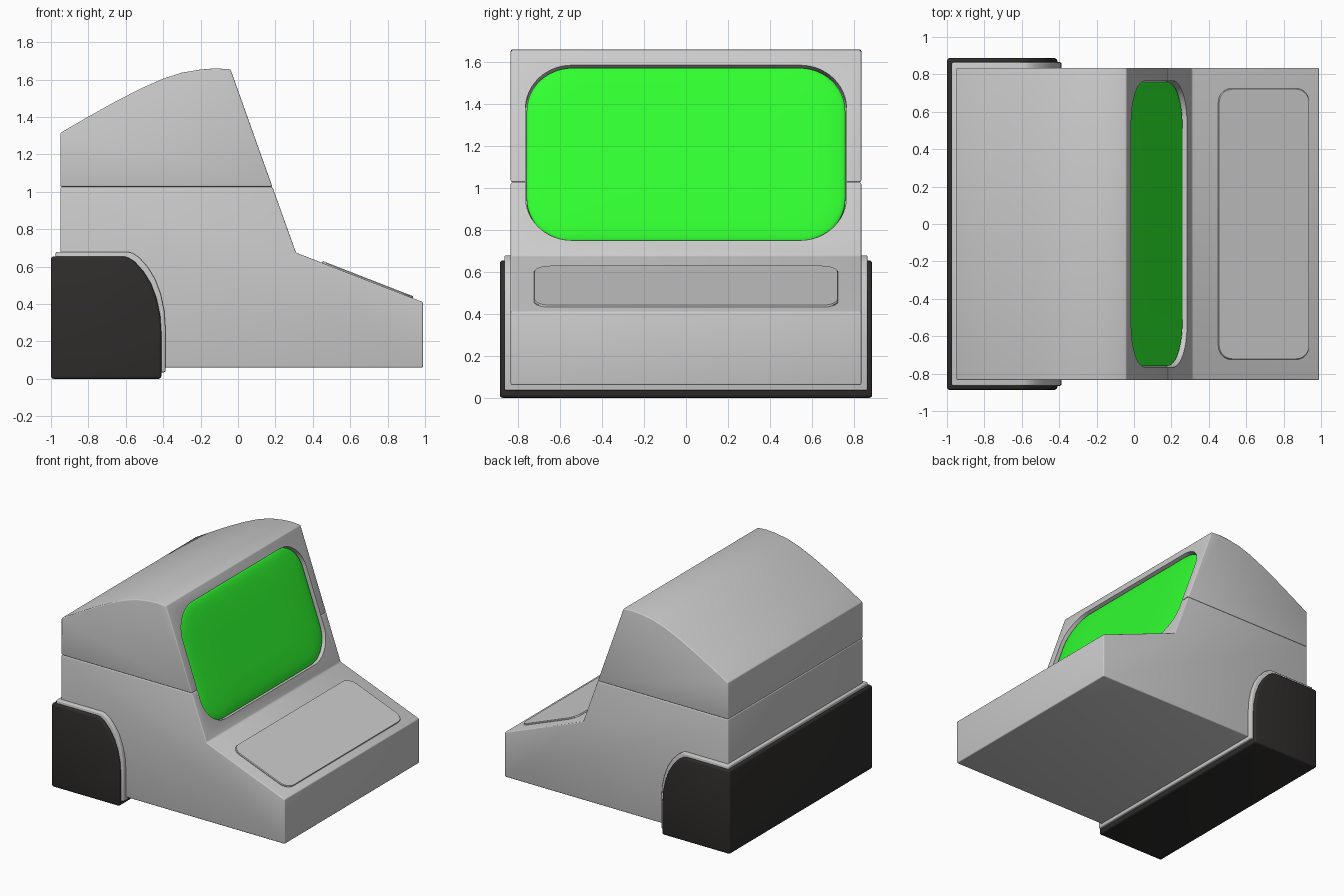
import bpy, bmesh
from math import sin, cos, pi, sqrt
from mathutils import Vector, Matrix

if "Cube" in bpy.data.objects:
    bpy.data.objects.remove(bpy.data.objects["Cube"])


def material(name, rgb):
    m = bpy.data.materials.new(name)
    m.diffuse_color = (*rgb, 1)
    m.use_nodes = True
    m.node_tree.nodes["Principled BSDF"].inputs["Base Color"].default_value = m.diffuse_color
    return m


def loft(name, rings, mat=None):
    """Skin a stack of equal closed rings and cap both ends."""
    bm = bmesh.new()
    vs = [[bm.verts.new(p) for p in r] for r in rings]
    n = len(vs[0])
    for a, b in zip(vs, vs[1:]):
        for i in range(n):
            j = (i + 1) % n
            bm.faces.new((a[i], a[j], b[j], b[i]))
    bm.faces.new(vs[0][::-1])
    bm.faces.new(vs[-1])
    bmesh.ops.recalc_face_normals(bm, faces=bm.faces[:])
    me = bpy.data.meshes.new(name)
    bm.to_mesh(me)
    bm.free()
    ob = bpy.data.objects.new(name, me)
    bpy.context.collection.objects.link(ob)
    if mat:
        me.materials.append(mat)
    return ob


def prism(name, profile, half, mat=None):
    return loft(name, [[(x, y, z) for x, z in profile] for y in (-half, half)], mat)


def rounded_rect(hu, hv, r, seg=12):
    pts = []
    for k, (su, sv) in enumerate([(1, 1), (-1, 1), (-1, -1), (1, -1)]):
        for i in range(seg + 1):
            a = (k + i / seg) * pi / 2
            pts.append((su * (hu - r) + r * cos(a), sv * (hv - r) + r * sin(a)))
    return pts


def slope_frame(x, z, dx, dz):
    """Frame on a sloped face: u along y, v up the slope, w outward."""
    v = Vector((dx, 0, dz)).normalized()
    u = Vector((0, 1, 0))
    m = Matrix((u, v, u.cross(v))).transposed().to_4x4()
    m.translation = (x, 0, z)
    return m


def ring(frame, outline, scale, h):
    return [frame @ Vector((u * scale, v * scale, h)) for u, v in outline]


def finish(ob, bevel=0.0, cutter=None):
    bpy.ops.object.select_all(action='DESELECT')
    bpy.context.view_layer.objects.active = ob
    ob.select_set(True)
    if bevel:
        m = ob.modifiers.new("bevel", 'BEVEL')
        m.width, m.segments, m.limit_method = bevel, 3, 'ANGLE'
        bpy.ops.object.modifier_apply(modifier=m.name)
    if cutter:
        m = ob.modifiers.new("cut", 'BOOLEAN')
        m.object, m.operation, m.solver = cutter, 'DIFFERENCE', 'EXACT'
        bpy.ops.object.modifier_apply(modifier=m.name)
    bpy.ops.object.shade_smooth_by_angle(angle=0.6)


green = material("screen green", (0.03, 1.0, 0.03))
black = material("rubber black", (0.028, 0.026, 0.025))

# Screen opening cutter
face = slope_frame(0.134, 1.1675, -0.35, 0.98)
outline = rounded_rect(0.765, 0.443, 0.22)
cutter = loft("screen_cutter", [ring(face, outline, 1, h) for h in (-0.05, 0.1)])
cutter.hide_render = True

# Lower housing with keyboard wedge, and upper housing with curved roof
lower = prism("lower_housing", [(-0.95, 0.06), (0.99, 0.06), (0.99, 0.41),
                                (0.31, 0.675), (0.184, 1.027), (-0.95, 1.027)], 0.835)
roof = [(-0.04, 1.655), (-0.12, 1.66), (-0.2, 1.654), (-0.3, 1.637), (-0.4, 1.605),
        (-0.52, 1.552), (-0.66, 1.48), (-0.8, 1.402), (-0.95, 1.315)]
upper = prism("upper_housing", [(-0.95, 1.027), (0.184, 1.027)] + roof, 0.835)
for ob in (lower, upper):
    finish(ob, 0.008, cutter)
bpy.data.objects.remove(cutter)

# Bulging screen set into the opening
rings = [ring(face, outline, 0.992, -0.055)]
for t in (1, 0.995, 0.985, 0.965, 0.93, 0.87, 0.75, 0.5, 0.2):
    rings.append(ring(face, outline, 0.992 * t, -0.03 + 0.026 * sqrt(1 - t ** 6)))
finish(loft("screen", rings, green))

# Raised keyboard panel
desk = slope_frame(0.6925, 0.526, -0.68, 0.265)
panel = rounded_rect(0.725, 0.26, 0.075, 8)
finish(loft("keyboard_panel", [ring(desk, panel, 1, -0.02), ring(desk, panel, 1, 0.005),
                               ring(desk, panel, 0.994, 0.01)]))

# Rear bumper: grey liner and black outer shell
curve = [(-0.41, 0.25), (-0.416, 0.34), (-0.435, 0.43), (-0.465, 0.51),
         (-0.505, 0.575), (-0.55, 0.625), (-0.585, 0.648), (-0.61, 0.655)]
shell = [(-1.0, 0.0), (-0.41, 0.0)] + curve + [(-1.0, 0.655)]
liner = [(-0.975, 0.035), (-0.388, 0.035)] + [(x + 0.022, z + 0.024) for x, z in curve] \
    + [(-0.975, 0.679)]
finish(prism("rear_bumper_liner", liner, 0.865), 0.008)
finish(prism("rear_bumper", shell, 0.887, black), 0.015)
